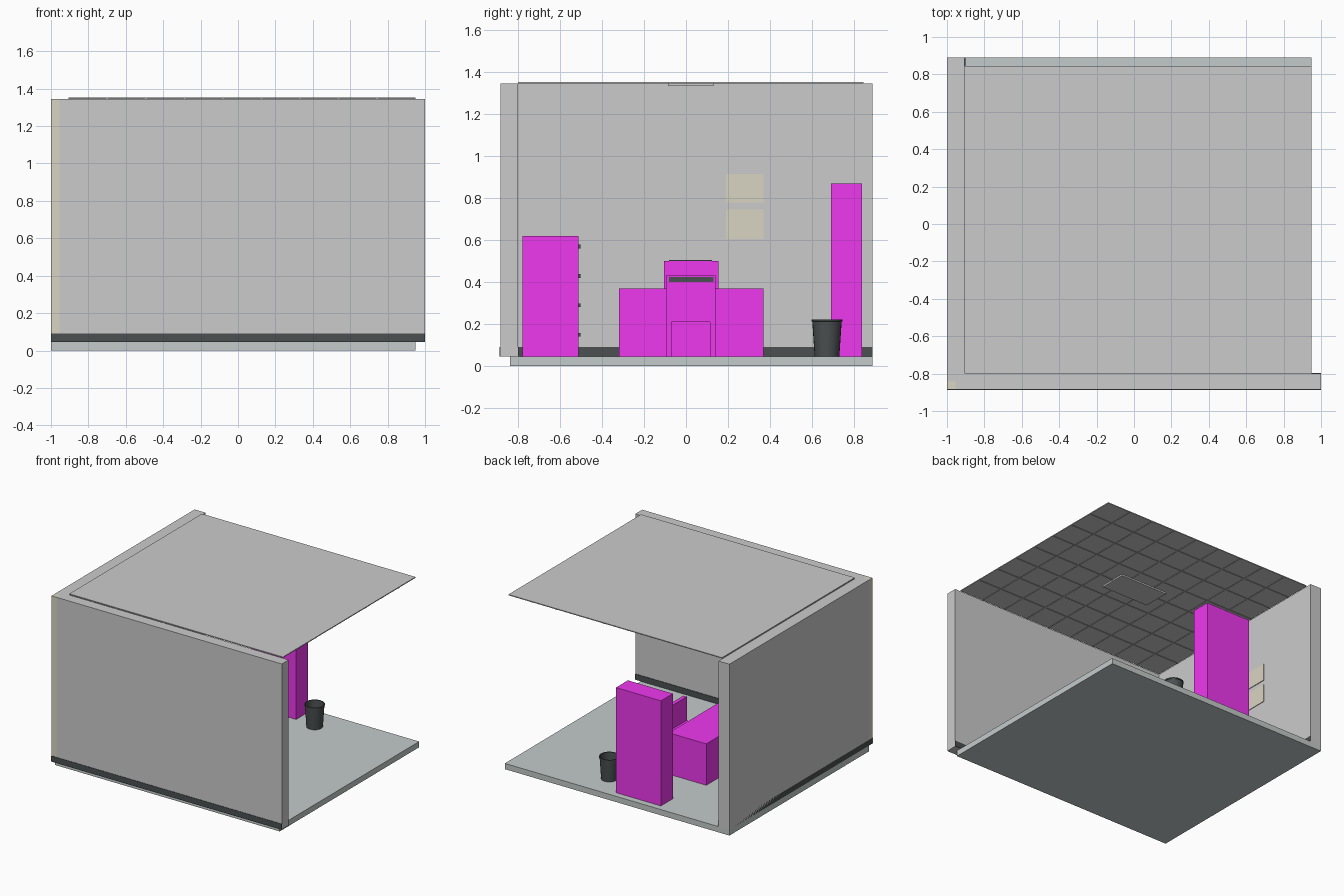
import bpy, bmesh, math

if "Cube" in bpy.data.objects:
    bpy.data.objects.remove(bpy.data.objects["Cube"])


def material(name, r, g, b):
    m = bpy.data.materials.new(name)
    m.diffuse_color = (r, g, b, 1)
    m.use_nodes = True
    m.node_tree.nodes["Principled BSDF"].inputs["Base Color"].default_value = m.diffuse_color
    return m


MAGENTA = material("magenta", 0.86, 0.04, 0.86)
DARK = material("dark_grey", 0.07, 0.08, 0.08)
WALL = material("wall_grey", 0.77, 0.78, 0.76)
FLOOR = material("floor_grey", 0.55, 0.60, 0.59)
TAN = material("tan", 0.70, 0.66, 0.54)
TILE = material("ceiling_tile", 0.77, 0.76, 0.74)
GRID = material("ceiling_grid", 0.45, 0.45, 0.44)


def finish(name, bm, mat):
    mesh = bpy.data.meshes.new(name)
    bm.to_mesh(mesh)
    bm.free()
    mesh.materials.append(mat)
    ob = bpy.data.objects.new(name, mesh)
    bpy.context.collection.objects.link(ob)
    return ob


def boxes(name, mat, *bounds):
    """One object from boxes given as (x0, x1, y0, y1, z0, z1)."""
    bm = bmesh.new()
    for x0, x1, y0, y1, z0, z1 in bounds:
        vs = bmesh.ops.create_cube(bm, size=1)["verts"]
        for v in vs:
            v.co = ((x0 + x1) / 2 + v.co.x * (x1 - x0),
                    (y0 + y1) / 2 + v.co.y * (y1 - y0),
                    (z0 + z1) / 2 + v.co.z * (z1 - z0))
    return finish(name, bm, mat)


def lathe(name, mat, profile, x, y, sides=24):
    bm = bmesh.new()
    rings = [[bm.verts.new((x + r * math.cos(2 * math.pi * i / sides),
                            y + r * math.sin(2 * math.pi * i / sides), z))
              for i in range(sides)] for r, z in profile]
    for a, b in zip(rings, rings[1:]):
        for i in range(sides):
            j = (i + 1) % sides
            bm.faces.new((a[i], a[j], b[j], b[i]))
    bm.faces.new(rings[0][::-1])
    bm.faces.new(rings[-1])
    return finish(name, bm, mat)


F = 0.045  # floor level

# Room shell
boxes("floor", FLOOR, (-1, 0.95, -0.84, 0.89, 0, F))
boxes("front_wall", WALL, (-0.955, 1, -0.885, -0.80, F, 1.345))
boxes("left_wall", WALL, (-1, -0.905, -0.84, 0.89, F, 1.345))
boxes("corner_post", TAN, (-1, -0.955, -0.885, -0.84, F, 1.345))
boxes("baseboards", DARK,
      (-1, 1, -0.888, -0.884, F, 0.09), (-0.905, 1, -0.801, -0.796, F, 0.09),
      (-1.0, -0.999, -0.885, 0.89, F, 0.09), (-0.906, -0.901, -0.80, 0.89, F, 0.09))

# Ceiling with tile grid and light
cx0, cx1, cy0, cy1 = -0.905, 0.95, -0.80, 0.845
boxes("ceiling", TILE, (cx0, cx1, cy0, cy1, 1.347, 1.354))
nx, ny = 9, 8
bars = []
for i in range(1, nx):
    x = cx0 + (cx1 - cx0) * i / nx
    bars.append((x - 0.006, x + 0.006, cy0, cy1, 1.345, 1.348))
for i in range(1, ny):
    y = cy0 + (cy1 - cy0) * i / ny
    bars.append((cx0, cx1, y - 0.006, y + 0.006, 1.3445, 1.348))
boxes("ceiling_grid_bars", GRID, *bars)
boxes("ceiling_light", TILE, (-0.19, 0.22, -0.085, 0.13, 1.335, 1.348))

# Framed notices on the left wall
boxes("wall_notices", TAN, (-0.905, -0.900, 0.19, 0.37, 0.605, 0.745),
      (-0.905, -0.900, 0.19, 0.37, 0.78, 0.915))

# Tall cabinet at the open back side
boxes("tall_cabinet", MAGENTA, (-0.37, 0.02, 0.692, 0.84, F, 0.87))

# Filing cabinets with drawer handles
boxes("filing_cabinet", MAGENTA, (-0.86, -0.46, -0.78, -0.512, F, 0.62))
boxes("drawer_handles", DARK,
      *[(x - 0.035, x + 0.035, -0.513, -0.504, z, z + 0.018)
        for x in (-0.76, -0.56) for z in (0.14, 0.28, 0.42, 0.56)])

# Desk: top, pedestals and front panel
boxes("desk", MAGENTA, (-0.435, -0.11, -0.32, 0.37, 0.345, 0.37),
      (-0.435, -0.11, -0.32, -0.13, F, 0.345),
      (-0.435, -0.11, 0.18, 0.37, F, 0.345),
      (-0.13, -0.11, -0.13, 0.18, F, 0.345))

# Visitor chair facing the desk
legs = [(x, x + 0.025, y, y + 0.025, F, 0.22)
        for x in (-0.09, 0.065) for y in (-0.095, 0.115)]
boxes("visitor_chair", MAGENTA, (-0.095, 0.09, -0.095, 0.14, 0.21, 0.245),
      (0.06, 0.09, -0.095, 0.14, 0.245, 0.43), *legs)
boxes("visitor_chair_back_slot", DARK, (0.088, 0.092, -0.08, 0.13, 0.40, 0.425))

# Office chair behind the desk
boxes("office_chair", MAGENTA, (-0.73, -0.50, -0.105, 0.155, 0.22, 0.26),
      (-0.76, -0.72, -0.105, 0.155, 0.24, 0.50))
boxes("office_chair_top_trim", DARK, (-0.755, -0.725, -0.08, 0.125, 0.498, 0.504))
lathe("office_chair_post", DARK, [(0.10, F), (0.10, 0.06), (0.02, 0.08), (0.02, 0.22)],
      -0.62, 0.025, 16)

# Waste bin: tapered, hollow, with a rim
can = lathe("waste_bin", DARK,
            [(0.059, F), (0.070, 0.212), (0.073, 0.213), (0.073, 0.222),
             (0.066, 0.222), (0.056, 0.055)], 0.195, 0.672)
bpy.context.view_layer.objects.active = can
can.select_set(True)
bpy.ops.object.shade_smooth_by_angle(angle=math.radians(35))
